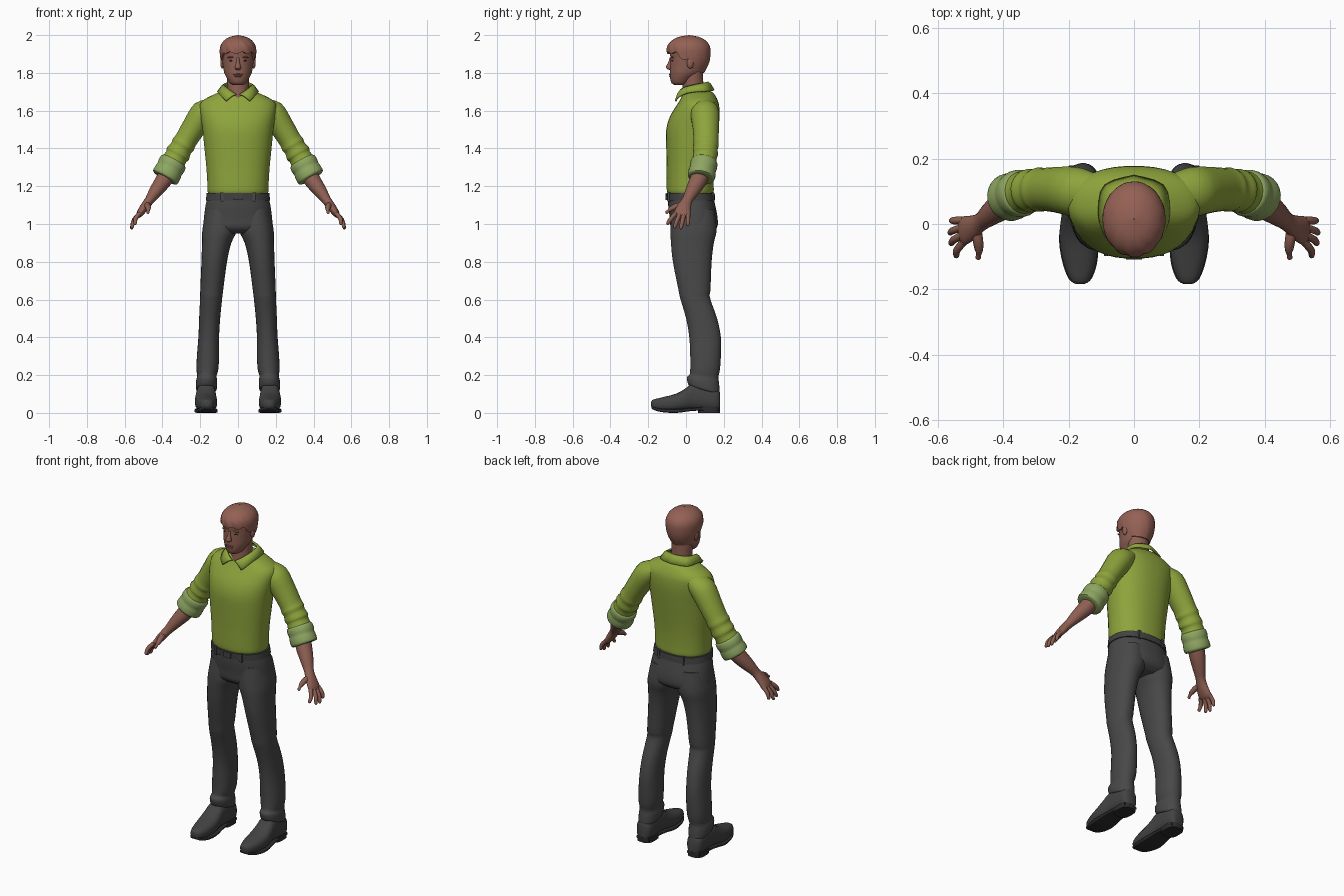
import bpy, bmesh, math
from mathutils import Vector, Matrix


def material(name, r, g, b):
    m = bpy.data.materials.new(name)
    m.diffuse_color = (r, g, b, 1)
    return m


SHIRT = material("green shirt", 0.27, 0.37, 0.045)
CUFF = material("pale green cuff", 0.27, 0.38, 0.12)
SKIN = material("skin", 0.27, 0.115, 0.085)
HAIR = material("reddish hair", 0.30, 0.12, 0.09)
PANTS = material("charcoal trousers", 0.065, 0.065, 0.066)
SHOE = material("dark shoe", 0.055, 0.055, 0.056)
SOLE = material("black sole", 0.025, 0.025, 0.025)
EYE = material("dark eye", 0.07, 0.03, 0.025)


def finish(name, bm, mat, mirror=False):
    bmesh.ops.remove_doubles(bm, verts=bm.verts, dist=0.0002)
    bmesh.ops.recalc_face_normals(bm, faces=bm.faces)
    me = bpy.data.meshes.new(name)
    bm.to_mesh(me)
    bm.free()
    me.materials.append(mat)
    ob = bpy.data.objects.new(name, me)
    bpy.context.collection.objects.link(ob)
    if mirror:
        ob.modifiers.new("mirror", 'MIRROR')
    return ob


def smooth_rows(rows, steps):
    """Catmull-Rom interpolation between rows of numbers."""
    out = []
    for i in range(len(rows) - 1):
        a, b, c, d = (rows[max(0, min(len(rows) - 1, i + k))] for k in (-1, 0, 1, 2))
        for s in range(steps):
            t = s / steps
            out.append([0.5 * (2 * q + (r - p) * t + (2 * p - 5 * q + 4 * r - w) * t * t
                               + (3 * q - p - 3 * r + w) * t ** 3)
                        for p, q, r, w in zip(a, b, c, d)])
    return out + [list(rows[-1])]


def rounded(v, e):
    return math.copysign(abs(v) ** (2 / e), v)


def loft(name, rings, mat, mirror=False, n=24, e=2.0, steps=3):
    """Skin closed rings; each ring is centre + two half-axes (9 numbers)."""
    bm = bmesh.new()
    loops = []
    for r in smooth_rows(rings, steps):
        c, u, v = Vector(r[:3]), Vector(r[3:6]), Vector(r[6:])
        loops.append([bm.verts.new(c + u * rounded(math.cos(a), e) + v * rounded(math.sin(a), e))
                      for a in (2 * math.pi * (k + 0.5) / n for k in range(n))])
    for p, q in zip(loops, loops[1:]):
        for k in range(n):
            bm.faces.new((p[k], p[k - 1], q[k - 1], q[k]))
    bm.faces.new(loops[0])
    bm.faces.new(loops[-1])
    return finish(name, bm, mat, mirror)


def level(z, xc, hw, yf, yb, tilt=0):
    d = (yb - yf) / 2
    return (xc, (yf + yb) / 2, z, hw, 0, 0, 0, d, d * tilt)


def station(y, xc, hw, zb, zt):
    return (xc, y, (zb + zt) / 2, hw, 0, 0, 0, 0, (zt - zb) / 2)


def limb(path):
    out = []
    pts = [Vector(p[:3]) for p in path]
    for i, p in enumerate(path):
        t = (pts[min(i + 1, len(pts) - 1)] - pts[max(i - 1, 0)]).normalized()
        ref = Vector((0, 1, 0)) if abs(t.y) < 0.85 else Vector((1, 0, 0))
        v = (ref - t * t.dot(ref)).normalized()
        u = v.cross(t)
        out.append((*pts[i], *(u * p[3]), *(v * p[4])))
    return out


def blob(name, loc, size, mat, mirror=False, tilt=0):
    bm = bmesh.new()
    m = Matrix.Translation(loc) @ Matrix.Rotation(tilt, 4, 'Y') @ Matrix.Diagonal((*size, 1))
    bmesh.ops.create_uvsphere(bm, u_segments=16, v_segments=10, radius=1, matrix=m)
    return finish(name, bm, mat, mirror)


def box(name, loc, size, mat, mirror=False):
    bm = bmesh.new()
    bmesh.ops.create_cube(bm, size=1, matrix=Matrix.Translation(loc) @ Matrix.Diagonal((*size, 1)))
    return finish(name, bm, mat, mirror)


# Shirt body
loft("shirt_body", [level(z, 0, *r) for z, *r in (
    (1.155, .150, -.09, .138), (1.17, .161, -.101, .147), (1.22, .163, -.103, .147),
    (1.3, .168, -.103, .15), (1.4, .178, -.105, .16), (1.5, .188, -.105, .172),
    (1.57, .198, -.085, .178), (1.625, .203, -.052, .176), (1.655, .185, -.033, .168),
    (1.68, .14, -.02, .155), (1.698, .098, -.012, .14), (1.71, .06, -.0, .11))],
    SHIRT, n=36, e=2.25)

# Sleeves with bunched folds near the elbow, and rolled cuffs
loft("sleeves", limb([
    (.12, .10, 1.625, .045, .055), (.18, .10, 1.59, .069, .075), (.235, .105, 1.51, .064, .07),
    (.275, .106, 1.445, .060, .066), (.29, .105, 1.42, .064, .068), (.302, .104, 1.40, .059, .064),
    (.318, .102, 1.372, .067, .067), (.328, .10, 1.355, .060, .063), (.35, .093, 1.315, .068, .067),
    (.365, .088, 1.29, .062, .062)]), SHIRT, True)
loft("rolled_cuffs", limb([
    (.337, .098, 1.338, .055, .055), (.341, .097, 1.331, .071, .069), (.352, .093, 1.31, .075, .073),
    (.362, .089, 1.291, .072, .070), (.372, .085, 1.272, .075, .073), (.386, .08, 1.247, .073, .071),
    (.389, .079, 1.242, .05, .05)]), CUFF, True)

# Collar: a folded strip from the front points round the back of the neck
pairs = [((.008, -.04, 1.685), (.062, -.055, 1.65)), ((.035, -.032, 1.702), (.08, -.045, 1.668)),
         ((.06, -.01, 1.72), (.1, -.005, 1.69)), ((.072, .04, 1.734), (.106, .05, 1.70)),
         ((.06, .09, 1.744), (.087, .118, 1.703)), ((0, .115, 1.75), (0, .147, 1.708))]
bm = bmesh.new()
strip = []
for row in smooth_rows([a + b for a, b in pairs], 3):
    a, b = Vector(row[:3]), Vector(row[3:])
    mid = a.lerp(b, 0.4) + Vector((0, 0, .006))
    strip.append([bm.verts.new(p) for p in (a, mid, b)])
for p, q in zip(strip, strip[1:]):
    for k in (0, 1):
        bm.faces.new((p[k], p[k + 1], q[k + 1], q[k]))
collar = finish("collar", bm, SHIRT, True)
solid = collar.modifiers.new("thickness", 'SOLIDIFY')
solid.thickness, solid.offset = 0.01, 0

# Forearms, palms, fingers and thumbs
loft("forearms_and_palms", limb([
    (.36, .09, 1.285, .047, .047), (.40, .06, 1.222, .043, .045), (.44, .03, 1.168, .034, .036),
    (.468, .007, 1.127, .025, .028), (.495, -.01, 1.09, .023, .037), (.52, -.02, 1.055, .018, .044),
    (.53, -.024, 1.04, .011, .036)]), SKIN, True)
fingers = [("index", -.055, (.545, -.101, .997)), ("middle", -.032, (.562, -.062, .977)),
           ("ring", -.010, (.565, -.028, .972)), ("little", .011, (.560, .010, .988))]
for label, y, tip in fingers:
    base, tip = Vector((.522, y, 1.055)), Vector(tip)
    mid = base.lerp(tip, .55) + Vector((.008, 0, .004))
    loft(label + "_fingers", limb([(*base, .012, .012), (*mid, .0115, .0115),
         (*tip.lerp(mid, .2), .009, .009), (*tip, .003, .003)]), SKIN, True, n=10)
loft("thumbs", limb([(.485, -.01, 1.105, .014, .016), (.478, -.05, 1.094, .016, .016),
     (.475, -.082, 1.078, .012, .012), (.477, -.102, 1.062, .009, .009),
     (.478, -.107, 1.057, .003, .003)]), SKIN, True, n=10)

# Neck and head
loft("neck", [level(z, 0, *r) for z, *r in (
    (1.66, .05, -.026, .09), (1.70, .056, -.022, .095), (1.75, .058, -.018, .092),
    (1.80, .06, -.02, .09), (1.83, .06, -.02, .09))], SKIN)
loft("head", [level(z, 0, *r) for z, *r in (
    (1.735, .025, -.058, .0), (1.745, .042, -.076, .015), (1.77, .058, -.084, .045),
    (1.80, .073, -.086, .085), (1.84, .08, -.085, .108), (1.88, .085, -.083, .115),
    (1.92, .085, -.085, .115), (1.96, .068, -.062, .088), (1.98, .035, -.025, .05))], SKIN, n=32)
loft("nose", [level(z, 0, hw, yf, -.07) for z, hw, yf in (
    (1.882, .007, -.086), (1.855, .010, -.095), (1.832, .016, -.107), (1.822, .016, -.102),
    (1.816, .010, -.09))], SKIN, n=12)
blob("upper_lip", (0, -.083, 1.792), (.026, .008, .004), SKIN)
blob("lower_lip", (0, -.082, 1.783), (.022, .008, .005), SKIN)
blob("chin", (0, -.066, 1.755), (.022, .014, .014), SKIN)
blob("eyes", (.034, -.071, 1.865), (.014, .006, .004), EYE, True)
blob("eyebrows", (.036, -.073, 1.883), (.02, .008, .004), HAIR, True, .1)
blob("ears", (.083, .022, 1.853), (.011, .018, .030), SKIN, True)

# Hair: shell whose lower edge drops from the fringe to the nape
shell = smooth_rows([(1.80, .068, -.07, .096), (1.85, .088, -.09, .121), (1.90, .096, -.099, .130),
                     (1.94, .094, -.098, .127), (1.97, .076, -.077, .106), (1.99, .045, -.04, .07),
                     (2.0, .001, .015, .017)], 6)
edge = [(-1, 1.80), (-.3, 1.81), (-.02, 1.875), (.25, 1.868), (.4, 1.88), (.6, 1.908), (1, 1.905)]


def lookup(table, x):
    for a, b in zip(table, table[1:]):
        if x <= b[0]:
            t = max(0, (x - a[0]) / (b[0] - a[0]))
            return [p + (q - p) * t for p, q in zip(a, b)]
    return list(table[-1])


bm = bmesh.new()
n, m = 72, 16
grid = []
for j in range(m + 2):
    loop = []
    for k in range(n):
        a = 2 * math.pi * k / n
        front = -math.sin(a)
        fringe = max(0, front)
        zb = lookup(edge, front)[1] + .006 * fringe * math.sin(9 * a + 1)
        t = max(0, j - 1) / m
        z = zb + (2.0 - zb) * math.sin(t * math.pi / 2)
        _, hw, yf, yb = lookup(shell, z)
        s = 1 + (.006 + .018 * fringe) * (1 - t) * math.sin(12 * a + 10 * t)
        if j == 0:
            s *= .86
        yc = (yf + yb) / 2
        loop.append(bm.verts.new((hw * s * math.cos(a), yc + (yb - yf) / 2 * s * math.sin(a), z)))
    grid.append(loop)
for p, q in zip(grid, grid[1:]):
    for k in range(n):
        bm.faces.new((p[k - 1], p[k], q[k], q[k - 1]))
finish("hair", bm, HAIR)

# Trousers: hips and legs
loft("trouser_hips", [level(z, 0, *r) for z, *r in (
    (1.165, .155, -.095, .14), (1.1, .172, -.095, .155), (1.03, .181, -.086, .168),
    (.98, .184, -.08, .164), (.95, .165, -.045, .125))], PANTS, n=36, e=2.3)
loft("trouser_legs", [level(z, *r) for z, *r in (
    (1.08, .088, .08, -.075, .15), (.97, .097, .092, -.083, .163), (.9, .113, .078, -.08, .148),
    (.8, .126, .068, -.07, .136), (.65, .139, .061, -.04, .13), (.61, .142, .059, -.032, .127),
    (.5, .15, .056, .0, .165), (.4, .155, .055, .017, .185), (.3, .159, .059, .022, .185),
    (.23, .162, .058, .022, .18), (.195, .165, .051, .018, .172, -.1),
    (.17, .166, .056, .004, .176, -.2), (.13, .167, .055, .01, .178, -.28),
    (.12, .167, .048, .02, .17, -.28))], PANTS, True, n=28, e=2.2)

# Belt, buckle and belt loops
loft("belt", [level(z, 0, *r) for z, *r in (
    (1.122, .155, -.09, .14), (1.125, .171, -.101, .155), (1.163, .166, -.104, .152),
    (1.166, .15, -.09, .14))], SHOE, n=36, e=2.3, steps=1)
box("buckle", (0, -.103, 1.145), (.05, .012, .034), SHOE)
box("front_belt_loops", (.085, -.09, 1.143), (.014, .016, .05), PANTS, True)
box("rear_belt_loops", (.08, .141, 1.143), (.014, .016, .05), PANTS, True)

# Shoes with soles and heels
loft("shoes", [station(*r) for r in (
    (-.184, .165, .012, .035, .06), (-.172, .165, .030, .018, .071), (-.12, .166, .050, .008, .084),
    (-.05, .169, .059, .008, .103), (0, .170, .056, .014, .132), (.035, .169, .052, .016, .158),
    (.1, .168, .050, .012, .155), (.16, .168, .046, .01, .13), (.179, .168, .03, .015, .11))],
    SHOE, True, n=24, e=2.5)
loft("soles", [station(*r) for r in (
    (-.183, .165, .015, .026, .04), (-.168, .165, .035, .014, .03), (-.12, .166, .053, .003, .022),
    (-.05, .169, .061, .0, .02), (.02, .169, .054, .009, .026), (.08, .168, .048, .012, .028),
    (.17, .168, .042, .01, .028))], SOLE, True, n=20, e=6)
loft("heels", [level(z, .168, .048, .062, .181) for z in (0, .03)], SOLE, True, n=20, e=3, steps=1)

# Smooth shading with sharp creases kept
bpy.ops.object.select_all(action='SELECT')
bpy.context.view_layer.objects.active = collar
bpy.ops.object.shade_smooth_by_angle(angle=math.radians(45))
